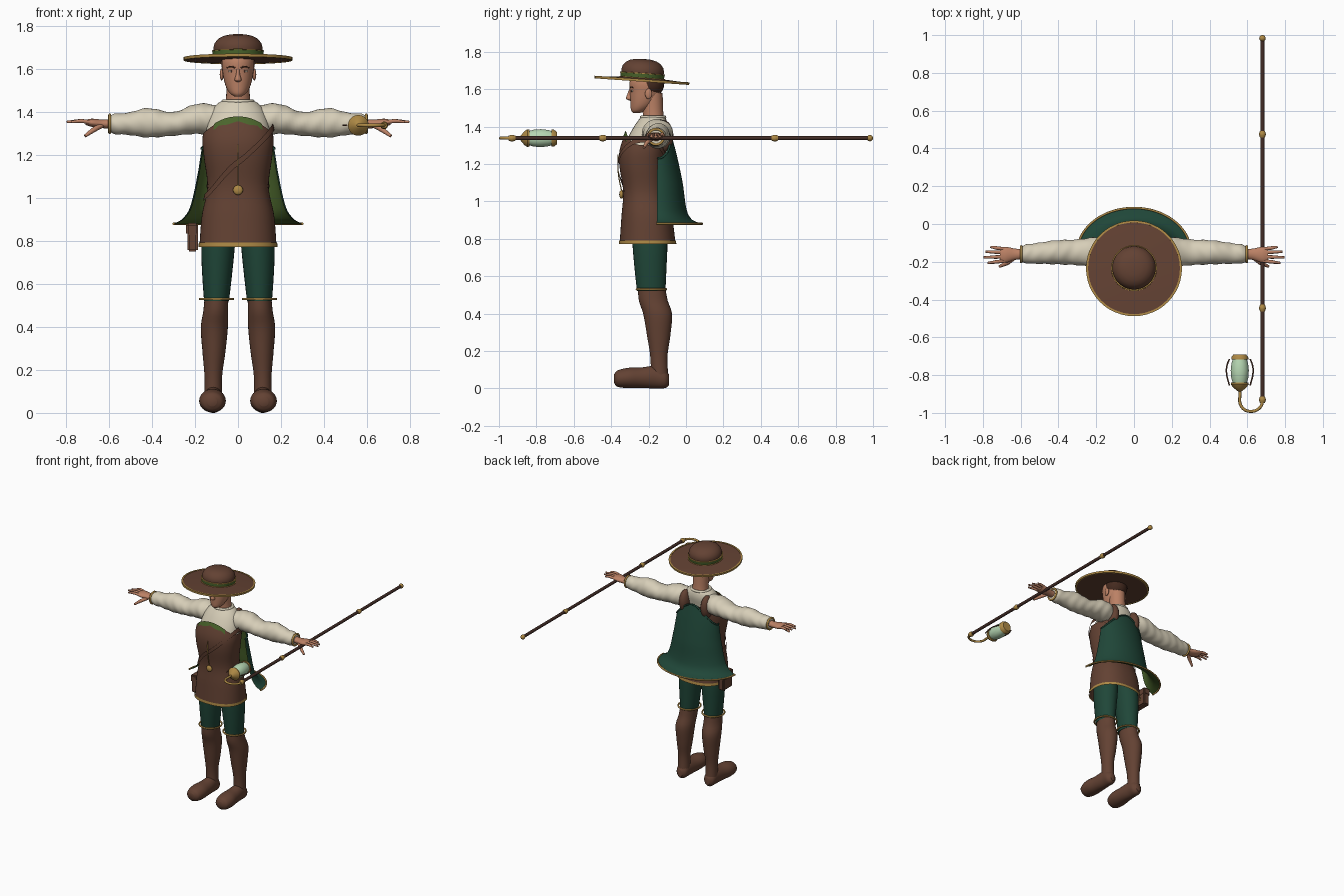
import bpy, bmesh
from math import sin, cos, pi, copysign
from mathutils import Vector

if "Cube" in bpy.data.objects:
    bpy.data.objects.remove(bpy.data.objects["Cube"], do_unlink=True)


def material(name, *rgb):
    m = bpy.data.materials.new(name)
    m.use_nodes = True
    m.diffuse_color = (*rgb, 1)
    m.node_tree.nodes["Principled BSDF"].inputs["Base Color"].default_value = (*rgb, 1)
    return m


leather = material("brown leather", .125, .054, .033)
cream = material("cream linen", .68, .62, .48)
green = material("dark green cloth", .014, .062, .04)
olive = material("olive lining", .07, .13, .025)
gold = material("gold trim", .42, .25, .06)
skin = material("skin", .5, .22, .13)
hair = material("dark brown hair", .06, .024, .014)
wood = material("staff wood", .055, .025, .019)
glass = material("pale green glass", .47, .68, .45)


def finish(obj, mat, mirror=False, angle=.8):
    obj.data.materials.clear()
    obj.data.materials.append(mat)
    bpy.ops.object.select_all(action='DESELECT')
    obj.select_set(True)
    bpy.context.view_layer.objects.active = obj
    bpy.ops.object.shade_smooth_by_angle(angle=angle)
    if mirror:
        obj.modifiers.new("mirror", 'MIRROR').use_mirror_merge = False
    return obj


def link(name, bm):
    mesh = bpy.data.meshes.new(name)
    bmesh.ops.recalc_face_normals(bm, faces=bm.faces)
    bm.to_mesh(mesh)
    bm.free()
    obj = bpy.data.objects.new(name, mesh)
    bpy.context.collection.objects.link(obj)
    return obj


def grid(name, nu, nv, f, mat, closed=True, caps=False, mirror=False):
    """Surface from f(u, v), u around and v along."""
    bm = bmesh.new()
    rows = [[bm.verts.new(f(i / nu, j / nv)) for i in range(nu if closed else nu + 1)]
            for j in range(nv + 1)]
    for a, b in zip(rows, rows[1:]):
        for i in range(nu):
            k = (i + 1) % len(a)
            bm.faces.new((a[i], a[k], b[k], b[i]))
    if caps:
        bm.faces.new(rows[0])
        bm.faces.new(rows[-1])
    bmesh.ops.remove_doubles(bm, verts=bm.verts, dist=.00005)
    return finish(link(name, bm), mat, mirror)


def sample(rows, t):
    """Smooth interpolation of rows keyed by their first number."""
    i = max(k for k in range(len(rows) - 1) if k == 0 or rows[k][0] <= t)
    def slope(k):
        a, b = rows[max(k - 1, 0)], rows[min(k + 1, len(rows) - 1)]
        return (Vector(b[1:]) - Vector(a[1:])) / (b[0] - a[0])
    p, q = rows[i], rows[i + 1]
    h = q[0] - p[0]
    s = (t - p[0]) / h
    w = s * s * (3 - 2 * s)
    return (Vector(p[1:]) * (1 - w) + Vector(q[1:]) * w
            + slope(i) * (h * s * (1 - s) ** 2) - slope(i + 1) * (h * s * s * (1 - s)))


def loft(name, axis, rows, mat, mirror=False, ripple=0, nu=28, nv=28):
    """Ellipses along an axis; a row is position, two centres, two radii."""
    def f(u, v):
        t = rows[0][0] + (rows[-1][0] - rows[0][0]) * (1 - cos(pi * v)) / 2
        c, d, r, s = sample(rows, t)
        a = u * 2 * pi
        k = 1 + ripple * sin(t * 90 + 2 * sin(a * 2))
        p = [c + r * k * cos(a), d + s * k * sin(a)]
        p.insert("xyz".index(axis), t)
        return p
    return grid(name, nu, nv, f, mat, caps=True, mirror=mirror)


def ball(name, c, r, mat, mirror=False):
    return grid(name, 20, 12, lambda u, v: (
        c[0] + r[0] * sin(pi * v) * cos(2 * pi * u),
        c[1] + r[1] * sin(pi * v) * sin(2 * pi * u),
        c[2] + r[2] * cos(pi * v)), mat, mirror=mirror)


def revolve(name, profile, mat, loc, tilt=0):
    n = len(profile) - 1
    def f(u, v):
        r, z = profile[round(v * n)]
        return r * cos(2 * pi * u), r * sin(2 * pi * u), z
    obj = grid(name, 48, n, f, mat)
    obj.location, obj.rotation_euler.x = loc, tilt
    return obj


def tube(name, points, r, mat, mirror=False, closed=False, ends=1):
    cu = bpy.data.curves.new(name, 'CURVE')
    cu.dimensions, cu.bevel_depth, cu.bevel_resolution = '3D', r, 3
    cu.use_fill_caps = True
    sp = cu.splines.new('BEZIER')
    sp.bezier_points.add(len(points) - 1)
    for i, (b, p) in enumerate(zip(sp.bezier_points, points)):
        b.co, b.handle_left_type, b.handle_right_type = p, 'AUTO', 'AUTO'
        b.radius = ends if i == len(points) - 1 else 1
    sp.use_cyclic_u, sp.resolution_u = closed, 8
    obj = bpy.data.objects.new(name, cu)
    bpy.context.collection.objects.link(obj)
    bpy.ops.object.select_all(action='DESELECT')
    obj.select_set(True)
    bpy.context.view_layer.objects.active = obj
    bpy.ops.object.convert(target='MESH')
    return finish(bpy.context.object, mat, mirror)


def box(name, c, size, mat, bevel=.008):
    bm = bmesh.new()
    bmesh.ops.create_cube(bm, size=1)
    for v in bm.verts:
        v.co = [a + b * s for a, b, s in zip(c, v.co, size)]
    bmesh.ops.bevel(bm, geom=bm.edges[:], offset=bevel, segments=2, affect='EDGES')
    return finish(link(name, bm), mat, angle=.5)


# Long vest with trim, belt and shoulder strap
VEST = [(.77, -.205, .18, .15), (.92, -.21, .168, .135), (1.05, -.223, .143, .113),
        (1.2, -.235, .16, .122), (1.28, -.23, .165, .124), (1.39, -.207, .145, .108)]

def vest_point(a, z, off=0):
    cy, rx, ry = sample(VEST, z)
    c, s = cos(a), sin(a)
    return ((rx + off) * copysign(abs(c) ** .87, c), cy + (ry + off) * copysign(abs(s) ** .87, s), z)

def vest_top(a):
    return 1.3 + (.075 if sin(a) < 0 else .045) * sin(a) ** 2

def band(name, lo, hi, off, mat, first=0, last=2 * pi):
    """Strip lying on the vest between two heights given by angle."""
    def f(u, v):
        a = first + (last - first) * u
        return vest_point(a, lo(a) + (hi(a) - lo(a)) * v, off)
    whole = last - first > 6
    return grid(name, 64, 24, f, mat, closed=whole)

band("vest", lambda a: .775, vest_top, 0, leather)
band("vest_hem", lambda a: .772, lambda a: .792, .004, gold)
band("belt", lambda a: 1.05, lambda a: 1.062, .003, leather)
band("neckline_trim", lambda a: vest_top(a) - .018 - .01 * abs(sin(a * 6)),
     lambda a: vest_top(a) + .004, .004, olive, 1.27 * pi, 1.73 * pi)
band("shoulder_strap", lambda a: 1.15 + .165 * cos(a), lambda a: 1.182 + .165 * cos(a), .009, leather)
ball("shoulder_patch", (.09, -.122, 1.35), (.038, .055, .085), leather, True)
tube("chain", [(0, -.363, 1.25), (0, -.362, 1.15), (0, -.343, 1.05)], .003, gold)
ball("pendant", (0, -.345, 1.037), (.023, .012, .023), gold)

# Shirt, sleeves and cuffs
loft("shirt", 'z', [(1.1, 0, -.23, .13, .09), (1.25, 0, -.23, .152, .112), (1.33, 0, -.215, .145, .1),
                    (1.4, 0, -.19, .125, .088), (1.44, 0, -.178, .095, .072), (1.455, 0, -.176, .068, .062)], cream)
loft("sleeve", 'x', [(.05, -.165, 1.37, .045, .045), (.13, -.155, 1.367, .078, .07),
                     (.2, -.15, 1.367, .08, .069), (.3, -.15, 1.345, .068, .055), (.42, -.15, 1.35, .063, .068),
                     (.52, -.156, 1.345, .054, .05), (.57, -.158, 1.345, .05, .048),
                     (.6, -.16, 1.345, .036, .036)], cream, True, .025, nv=60)

def ring(name, axis, t, c, d, r, s, thick, mat, mirror=False):
    pts = []
    for i in range(12):
        p = [c + r * cos(i * pi / 6), d + s * sin(i * pi / 6)]
        p.insert("xyz".index(axis), t)
        pts.append(p)
    return tube(name, pts, thick, mat, mirror, True)

ring("collar", 'z', 1.45, 0, -.176, .068, .062, .009, cream)
ring("cuff", 'x', .597, -.16, 1.345, .041, .041, .007, gold, True)

# Hands
loft("palm", 'x', [(.58, -.16, 1.345, .026, .024), (.63, -.16, 1.345, .03, .02),
                   (.68, -.163, 1.35, .042, .019), (.71, -.163, 1.352, .036, .012)], skin, True)
for name, y, tip in (("index", -.195, .775), ("middle", -.173, .797), ("ring", -.151, .787), ("little", -.132, .76)):
    spread = y + (y + .163) * .35
    tube(name + "_finger", [(.685, y, 1.352), (.73, (y + spread) / 2, 1.358), (tip, spread, 1.354)], .0095, skin, True, ends=.6)
tube("thumb", [(.63, -.175, 1.34), (.67, -.205, 1.318), (.712, -.225, 1.288)], .012, skin, True, ends=.6)

# Head and face
loft("neck", 'z', [(1.41, 0, -.172, .062, .06), (1.47, 0, -.176, .055, .055), (1.58, 0, -.185, .056, .06)], skin)
loft("head", 'z', [(1.472, 0, -.265, .015, .018), (1.485, 0, -.253, .036, .04), (1.52, 0, -.232, .057, .065),
                   (1.58, 0, -.217, .071, .083), (1.64, 0, -.213, .075, .088), (1.69, 0, -.213, .05, .06)], skin)
ball("hair", (0, -.192, 1.63), (.079, .076, .078), hair)
ball("ear", (.076, -.2, 1.575), (.009, .019, .028), skin, True)
loft("nose", 'z', [(1.54, 0, -.297, .006, .008), (1.548, 0, -.303, .016, .017),
                   (1.575, 0, -.3, .009, .013), (1.605, 0, -.293, .007, .008)], skin)
ball("eye_white", (.03, -.284, 1.59), (.015, .008, .006), cream, True)
ball("iris", (.03, -.29, 1.59), (.006, .005, .006), wood, True)
tube("eyebrow", [(.012, -.299, 1.605), (.03, -.293, 1.612), (.05, -.276, 1.606)], .004, hair, True)
ball("mouth", (0, -.288, 1.518), (.021, .008, .005), leather)

# Hat, tilted up at the front
hat = (0, -.235, 1.648)
HAT_TILT = -.07
revolve("hat_brim", [(0, -.004), (.1, -.004), (.25, -.005), (.25, .003), (.11, .012), (0, .012)], leather, hat, HAT_TILT)
revolve("hat_edge", [(.243, -.008), (.253, -.008), (.254, .006), (.243, .006), (.243, -.008)], gold, hat, HAT_TILT)
revolve("hat_crown", [(.107, 0), (.112, .03), (.115, .05), (.109, .072), (.093, .092), (.07, .105),
                      (.04, .112), (0, .114)], leather, hat, HAT_TILT)
revolve("hat_band", [(.112, .008), (.116, .01), (.119, .034), (.112, .036)], olive, hat, HAT_TILT)
for z in (.012, .036):
    revolve("hat_band_edge", [(.112, z - .003), (.121, z - .002), (.121, z + .002), (.112, z + .003)], gold, hat, HAT_TILT)

# Cape with lighter lining and gold hem
CAPE = [(.88, .3, .235), (.9, .262, .185), (.95, .226, .155), (1.1, .19, .132), (1.25, .165, .1), (1.37, .135, .068)]

def cape_point(u, v, inset=0):
    a = pi * (1.02 * u - .01)
    z = .88 + (.35 + .13 * sin(a) ** 2) * v ** 1.4
    rx, ry = sample(CAPE, z)
    return (rx - inset) * cos(a), -.15 + (ry - inset) * sin(a), z

grid("cape", 48, 28, cape_point, green, closed=False)
grid("cape_lining", 48, 28, lambda u, v: cape_point(u, v, .006), olive, closed=False)
tube("cape_hem", [cape_point(i / 16, 0) for i in range(17)], .006, gold)
tube("cape_top_edge", [cape_point(i / 16, 1) for i in range(17)], .006, green)

# Breeches, knee bands, boots and shoes
loft("breeches", 'z', [(.52, .1, -.186, .058, .076), (.65, .097, -.19, .07, .086), (.77, .093, -.193, .078, .093),
                       (.9, .085, -.2, .08, .09)], green, True)
ring("knee_band", 'z', .53, .1, -.185, .076, .078, .006, gold, True)
loft("boot", 'z', [(.05, .115, -.14, .042, .046), (.17, .115, -.145, .041, .046), (.28, .112, -.146, .053, .062),
                   (.4, .11, -.152, .063, .077), (.47, .104, -.175, .058, .077), (.54, .1, -.184, .055, .073)], leather, True)
loft("shoe", 'y', [(-.385, .12, .052, .022, .022), (-.37, .12, .052, .048, .042), (-.31, .119, .056, .062, .054),
                   (-.24, .116, .057, .054, .055), (-.16, .115, .06, .045, .06), (-.11, .115, .05, .04, .048),
                   (-.09, .115, .045, .02, .028)], leather, True)

# Hip pouch
box("pouch", (-.211, -.17, .815), (.048, .11, .13), leather)
box("pouch_flap", (-.213, -.17, .855), (.056, .118, .055), leather)

# Staff with bands, hook and hanging lantern
tube("staff", [(.68, -.93, 1.338), (.68, 0, 1.338), (.68, .98, 1.338)], .011, wood)
for y in (-.93, -.445, .475):
    loft("staff_band", 'y', [(y - .018, .68, 1.338, .013, .013), (y, .68, 1.338, .018, .018),
                             (y + .018, .68, 1.338, .013, .013)], gold)
ball("staff_knob", (.68, .983, 1.338), (.017, .017, .017), gold)
tube("staff_hook", [(.68, -.925, 1.338), (.672, -.965, 1.338), (.62, -.992, 1.338),
                    (.57, -.968, 1.338), (.56, -.885, 1.338)], .008, gold)
lamp = (.56, -.69, 1.338)
revolve("lantern_glass", [(.036, .02), (.044, .05), (.048, .085), (.045, .125), (.036, .155)], glass, lamp, pi / 2)
revolve("lantern_base", [(0, 0), (.033, 0), (.045, .016), (.045, .028), (0, .03)], gold, lamp, pi / 2)
revolve("lantern_cap", [(0, .147), (.045, .148), (.048, .158), (.036, .175), (.014, .193), (0, .202)], gold, lamp, pi / 2)
for side in (-1, 1):
    tube("lantern_wire", [(.56 + side * x, y, 1.338) for x, y in ((.055, -.715), (.068, -.75), (.07, -.79), (.055, -.855))],
         .004, leather)
